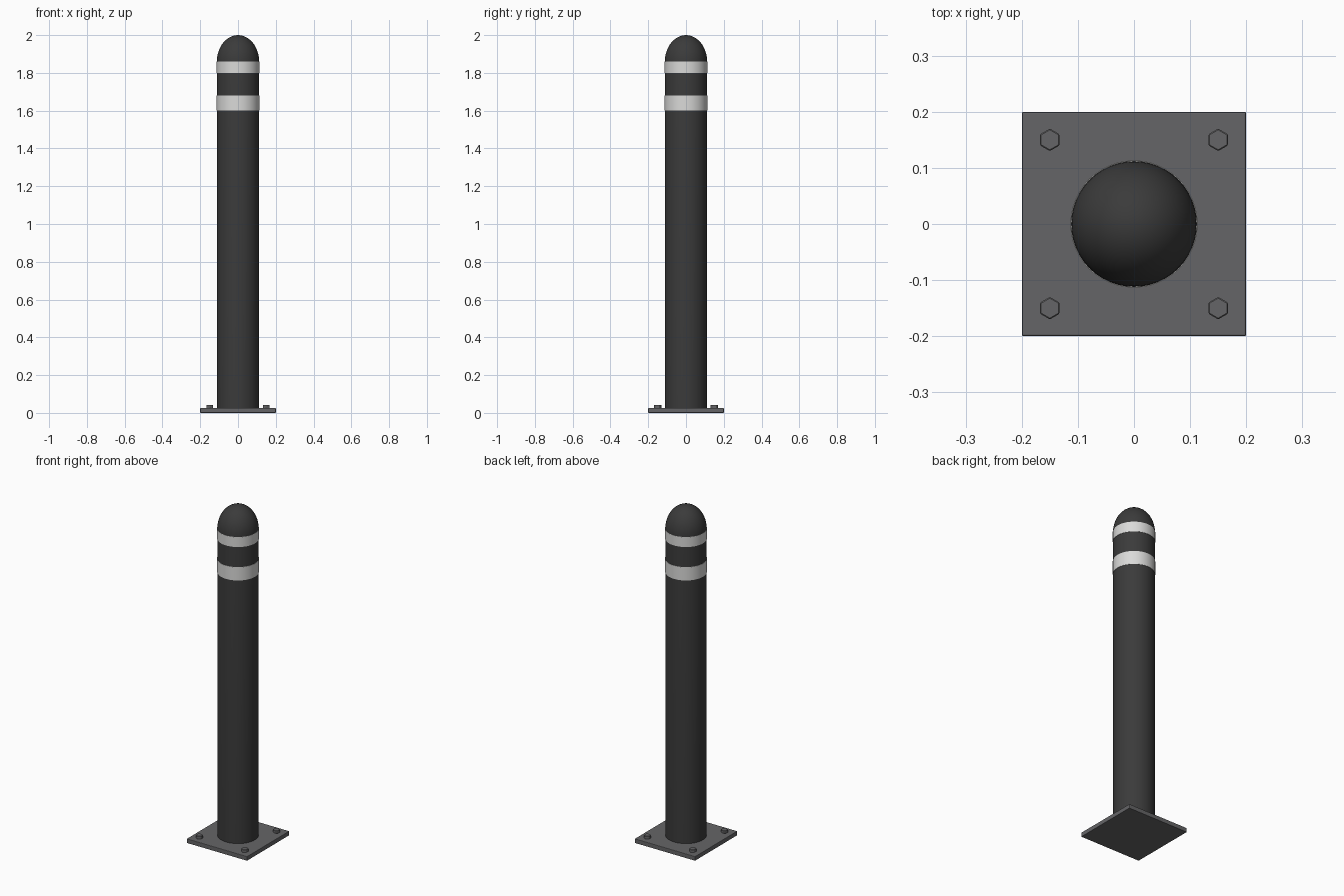
import bpy, bmesh, math

if "Cube" in bpy.data.objects:
    bpy.data.objects.remove(bpy.data.objects["Cube"], do_unlink=True)


def make_material(name, color):
    m = bpy.data.materials.new(name)
    m.use_nodes = True
    m.diffuse_color = (*color, 1)
    m.node_tree.nodes["Principled BSDF"].inputs["Base Color"].default_value = (*color, 1)
    return m


black = make_material("black_paint", (0.043, 0.043, 0.043))
white = make_material("reflective_white", (0.7, 0.7, 0.69))
steel = make_material("dark_steel", (0.13, 0.13, 0.135))

POST_R = 0.112
BAND_R = 0.1135
SIDES = 48
PLATE_H = 0.026


def finish(bm, name, mat, smooth=False):
    bmesh.ops.recalc_face_normals(bm, faces=bm.faces)
    mesh = bpy.data.meshes.new(name)
    bm.to_mesh(mesh)
    bm.free()
    mesh.materials.append(mat)
    obj = bpy.data.objects.new(name, mesh)
    bpy.context.collection.objects.link(obj)
    if smooth:
        bpy.ops.object.select_all(action='DESELECT')
        obj.select_set(True)
        bpy.context.view_layer.objects.active = obj
        bpy.ops.object.shade_smooth_by_angle(angle=math.radians(40))
    return obj


def lathe(name, profile, mat, closed=False):
    """Spin a list of (radius, height) points around the z axis."""
    bm = bmesh.new()
    verts = [bm.verts.new((r, 0, z)) for r, z in profile]
    edges = [bm.edges.new(pair) for pair in zip(verts, verts[1:])]
    if closed:
        edges.append(bm.edges.new((verts[-1], verts[0])))
    bmesh.ops.spin(bm, geom=verts + edges, cent=(0, 0, 0), axis=(0, 0, 1),
                   angle=math.tau, steps=SIDES, use_duplicate=False)
    bmesh.ops.remove_doubles(bm, verts=bm.verts, dist=0.0001)
    return finish(bm, name, mat, smooth=True)


def add_bevel(obj, width, segments):
    b = obj.modifiers.new("edge_bevel", 'BEVEL')
    b.width = width
    b.segments = segments


# Post with an elliptical dome cap
DOME_Z, DOME_H, STEPS = 1.86, 0.14, 10
dome = [(POST_R * math.cos(a), DOME_Z + DOME_H * math.sin(a))
        for a in (i * math.pi / 2 / STEPS for i in range(STEPS + 1))]
lathe("post", [(0, PLATE_H - 0.01), (POST_R, PLATE_H - 0.01)] + dome, black)

# Reflective bands
for name, low, high in (("lower_band", 1.6, 1.68), ("upper_band", 1.8, 1.86)):
    inner = POST_R - 0.003
    lathe(name, [(inner, low), (BAND_R, low), (BAND_R, high), (inner, high)], white, closed=True)

# Square base plate
bm = bmesh.new()
bmesh.ops.create_cube(bm, size=1)
bmesh.ops.scale(bm, vec=(0.4, 0.4, PLATE_H), verts=bm.verts)
bmesh.ops.translate(bm, vec=(0, 0, PLATE_H / 2), verts=bm.verts)
add_bevel(finish(bm, "base_plate", steel), 0.003, 2)

# Hexagonal bolt heads in the corners
BOLT_H = 0.018
for fb, y in (("front", -0.15), ("back", 0.15)):
    for lr, x in (("right", -0.15), ("left", 0.15)):
        bm = bmesh.new()
        bmesh.ops.create_cone(bm, cap_ends=True, segments=6, radius1=0.02,
                              radius2=0.02, depth=BOLT_H)
        # A corner of each head points along y
        xs = [v.co.x for v in bm.verts]
        if max(xs) > 0.019:
            for v in bm.verts:
                v.co.x, v.co.y = -v.co.y, v.co.x
        bmesh.ops.translate(bm, vec=(x, y, PLATE_H + BOLT_H / 2 - 0.001), verts=bm.verts)
        add_bevel(finish(bm, f"{fb}_{lr}_bolt", steel), 0.002, 1)
